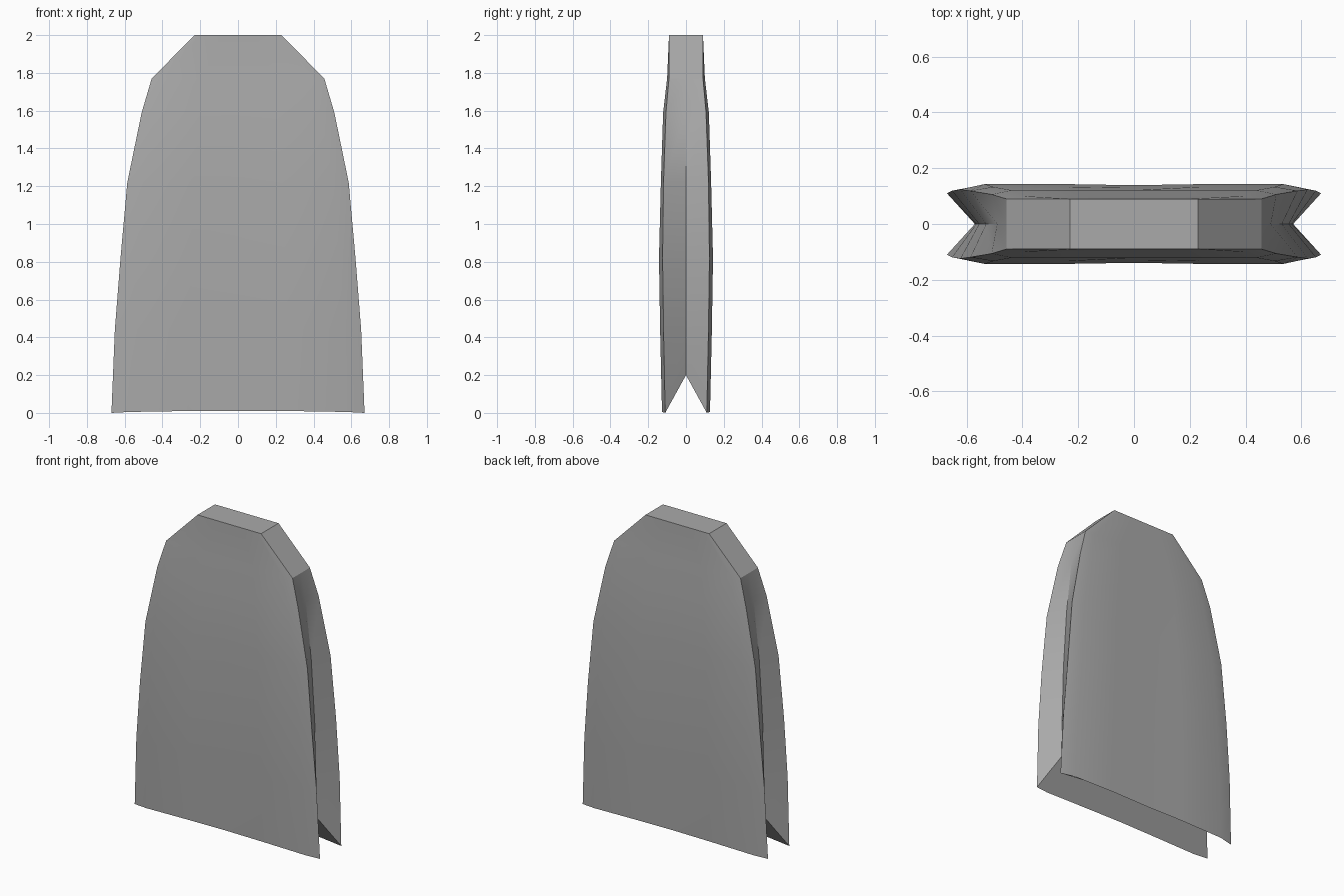
import bpy
import bmesh
import math

cube = bpy.data.objects.get("Cube")
if cube:
    bpy.data.objects.remove(cube, do_unlink=True)

grey = bpy.data.materials.new("plain grey")
grey.use_nodes = True
colour = (0.4, 0.4, 0.4, 1)
grey.diffuse_color = colour
grey.node_tree.nodes["Principled BSDF"].inputs["Base Color"].default_value = colour

# Sections: height, half width, side valley x, edge depth, face depth, valley height
SECTIONS = [
    (0.00, 0.67, 0.57, 0.11, 0.127, 0.20),
    (0.44, 0.652, 0.565, 0.119, 0.137, 0.44),
    (0.82, 0.622, 0.555, 0.124, 0.143, 0.82),
    (1.22, 0.586, 0.53, 0.119, 0.133, 1.22),
    (1.59, 0.51, 0.49, 0.106, 0.121, 1.59),
    (1.77, 0.457, 0.457, 0.09, 0.10, 1.77),
    (2.00, 0.23, 0.23, 0.09, 0.09, 2.00),
]


def section(z, width, valley, edge, face, valley_z):
    """Closed outline: front panel, right groove, back panel, left groove."""
    lift = 0.01 if z == 0 else 0
    dip = 0.004 if z < 1.5 else 0
    front = [(-width, -edge, z), (-0.86 * width, -face, z + lift / 2),
             (-0.4 * width, -face, z + lift), (0, dip - face, z + lift),
             (0.4 * width, -face, z + lift), (0.86 * width, -face, z + lift / 2),
             (width, -edge, z)]
    back = [(-x, -y, h) for x, y, h in front]
    return front + [(valley, 0, valley_z)] + back + [(-valley, 0, valley_z)]


# Folded body, lofted through the sections
bm = bmesh.new()
rings = [[bm.verts.new(p) for p in section(*s)] for s in SECTIONS]
count = len(rings[0])
for low, high in zip(rings, rings[1:]):
    for i in range(count):
        j = (i + 1) % count
        bm.faces.new((low[i], low[j], high[j], high[i]))
bm.faces.new(rings[-1])

# Notched underside: two slopes meeting along the raised centre line
base = rings[0]
half = count // 2
right, left = base[half - 1], base[-1]
bm.faces.new([left, right] + base[half - 2::-1])
bm.faces.new([right, left] + base[count - 2:half - 1:-1])
bmesh.ops.recalc_face_normals(bm, faces=bm.faces[:])

mesh = bpy.data.meshes.new("folded_body")
bm.to_mesh(mesh)
bm.free()
mesh.materials.append(grey)
body = bpy.data.objects.new("folded_body", mesh)
bpy.context.collection.objects.link(body)
bpy.context.view_layer.objects.active = body
body.select_set(True)
bpy.ops.object.shade_smooth_by_angle(angle=math.radians(30))
